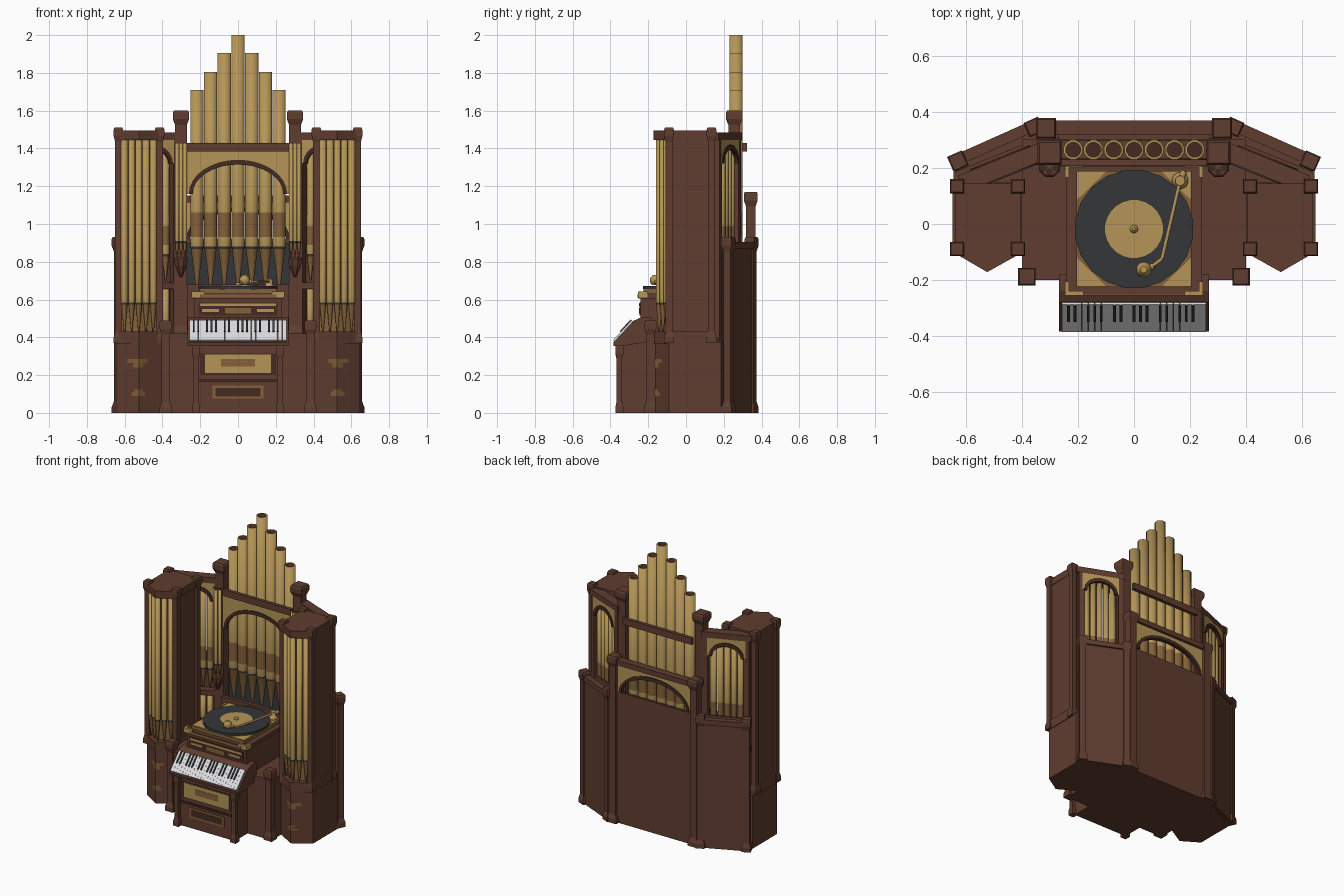
import bpy, math
from mathutils import Matrix, Vector

if "Cube" in bpy.data.objects:
    bpy.data.objects.remove(bpy.data.objects["Cube"])

def mat(name, r, g, b):
    m = bpy.data.materials.new(name)
    m.diffuse_color = (r, g, b, 1)
    m.use_nodes = True
    m.node_tree.nodes["Principled BSDF"].inputs["Base Color"].default_value = m.diffuse_color
    return m

BROWN = mat("walnut brown", 0.115, 0.046, 0.029)
DARK = mat("dark walnut", 0.06, 0.024, 0.016)
GOLD = mat("pipe gold", 0.46, 0.30, 0.095)
TAN = mat("antique bronze", 0.23, 0.12, 0.042)
GREY = mat("charcoal", 0.035, 0.037, 0.038)
WHITE = mat("key ivory", 0.72, 0.72, 0.74)
I = Matrix.Identity(4)
T = Matrix.Translation
def R(a): return Matrix.Rotation(a, 4, 'Z')

def mesh(name, verts, faces, mats, M=I, mirror=False, smooth=()):
    """mats is one material, or one per face"""
    if not isinstance(mats, list):
        mats = [mats] * len(faces)
    me = bpy.data.meshes.new(name)
    me.from_pydata([M @ Vector(v) for v in verts], [], faces)
    used = list(dict.fromkeys(mats))
    for m in used:
        me.materials.append(m)
    for i, p in enumerate(me.polygons):
        p.material_index = used.index(mats[i])
        p.use_smooth = i in smooth
    ob = bpy.data.objects.new(name, me)
    bpy.context.collection.objects.link(ob)
    if mirror:
        ob.modifiers.new("mirror", 'MIRROR').use_axis[0] = True
    return ob

def prism(name, poly, a, b, mats, axis='z', M=I, mirror=False):
    """extrude a counter-clockwise polygon along an axis from a to b"""
    put = {'z': lambda p, h: (p[0], p[1], h), 'y': lambda p, h: (p[0], -h, p[1]),
           'x': lambda p, h: (h, p[0], p[1])}[axis]
    n = len(poly)
    v = [put(p, a) for p in poly] + [put(p, b) for p in poly]
    f = [(i, (i + 1) % n, n + (i + 1) % n, n + i) for i in range(n)]
    f += [tuple(range(n))[::-1], tuple(range(n, 2 * n))]
    return mesh(name, v, f, mats, M, mirror)

def box(name, x0, x1, y0, y1, z0, z1, m, M=I, mirror=False):
    return prism(name, [(x0, y0), (x1, y0), (x1, y1), (x0, y1)], z0, z1, m, 'z', M, mirror)

def rings(name, prof, n, M, mirror=False, smooth=True):
    """turned shape: profile of (z, radius, material of the part above)"""
    v, f, ms = [], [], []
    for z, r, _ in prof:
        for i in range(n):
            a = 2 * math.pi * (i + 0.5) / n
            v.append((r * math.cos(a), r * math.sin(a), z))
    for k in range(len(prof) - 1):
        for i in range(n):
            j = (i + 1) % n
            f.append((k * n + i, k * n + j, k * n + n + j, k * n + n + i))
            ms.append(prof[k][2])
    sides = set(range(len(f))) if smooth else ()
    f += [tuple(range(n))[::-1], tuple(range(len(v) - n, len(v)))]
    ms += [prof[0][2], prof[-1][2]]
    return mesh(name, v, f, ms, M, mirror, sides)

def post(name, x, y, z0, z1, w, rot=0.0, cap=1.4):
    """square post with flared foot and cap, on both sides"""
    r, c = w * 0.707, w * cap * 0.707
    prof = [(z0, c), (z0 + .03, c), (z0 + .06, r), (z1 - .075, r), (z1 - .045, c), (z1 - .01, c), (z1, c * .85)]
    rings(name, [(z, q, BROWN) for z, q in prof], 4, T((x, y, 0)) @ R(rot), True, False)

def pipe(name, x, y, foot, mouth, top, r, M=I, mirror=False, band=0.0):
    prof = [(foot, r * .2, TAN), (mouth - .012, r * .9, GREY), (mouth, r, GOLD)]
    if band:
        prof += [(mouth + .05, r, TAN), (mouth + .05 + band, r, GOLD)]
    prof += [(top, r, GOLD), (top, r * .75, DARK), (top - .03, r * .75, DARK)]
    rings(name, prof, 12, M @ T((x, y, 0)), mirror)

def arch(name, hw, z_spring, rise, z_top, y, th, M=I, mirror=False):
    """gold spandrel panel with a bronze arch rim"""
    k = 16
    def curve(h, q): return [(h * math.cos(math.pi * i / k), z_spring + q * math.sin(math.pi * i / k)) for i in range(k + 1)]
    inn, out = curve(hw - .03, rise - .025), curve(hw - .01, rise)
    panel = [(hw, z_spring), (hw, z_top), (-hw, z_top), (-hw, z_spring)] + out[::-1]
    prism(name + "_spandrel", panel, -y - th / 2, -y + th / 2, GOLD, 'y', M, mirror)
    prism(name + "_rim", out + inn[::-1], -y - th / 2 - .006, -y + th / 2 + .006, DARK, 'y', M, mirror)

# --- base
prism("base_floor", [(.40, -.09), (.525, -.165), (.64, -.09), (.64, .2), (.35, .345), (-.35, .345), (-.64, .2),
                     (-.64, -.09), (-.525, -.165), (-.40, -.09)], 0, .012, BROWN)
box("middle_base", -.40, .40, -.2, .303, 0, .42, BROWN)
post("front_post", .383, -.188, 0, .49, .045)
prism("tower_base", [(.395, -.09), (.525, -.165), (.645, -.09), (.645, .185), (.395, .285)], 0, .375, BROWN, mirror=True)
prism("tower_plinth", [(.40, -.1), (.525, -.17), (.65, -.1), (.65, .15), (.40, .15)], .365, .43, BROWN, mirror=True)
for z, h, w in ((.265, .02, .06), (.24, .025, .03), (.09, .02, .04), (.11, .015, .025)):
    prism("base_ornament", [(.525 - w, -.165 + w * .6), (.525, -.169), (.525 + w, -.165 + w * .62), (.525, -.1)],
          z, z + h, TAN, mirror=True)

# --- side towers
prism("tower_body", [(.415, -.075), (.525, -.125), (.635, -.075), (.64, .135), (.415, .135)], .42, 1.46,
      [TAN, TAN, BROWN, BROWN, BROWN, BROWN, BROWN], mirror=True)
prism("tower_crown", [(.405, -.105), (.525, -.172), (.64, -.105), (.64, .145), (.405, .145)], 1.445, 1.495, BROWN, mirror=True)
for x in (.415, .633):
    for y in (-.09, .135):
        post("tower_post", x, y, .37, 1.51, .036)
for i in range(-2, 3):
    pipe("tower_pipe", .525 + i * .038, -.142 + abs(i) * .02, .43, .585, 1.447, .0185, mirror=True)

# --- central pipes and their case
for i in range(-3, 4):
    pipe("central_pipe", i * .0725, .265, .67, .88, (2.0, 1.905, 1.805, 1.71)[abs(i)], .036, band=.13)
box("central_back_wall", -.29, .29, .298, .305, .40, .9, GREY)
box("central_front_sill", -.27, .27, .205, .23, .42, .68, BROWN)
arch("central_arch", .27, 1.16, .18, 1.39, .222, .012)
for y0 in (.208, .3):
    box("central_beam", -.27, .27, y0, y0 + .022, 1.385, 1.43, BROWN)
post("central_post", .302, .255, .40, 1.6, .062)
rings("corbel", [(.72, .006, BROWN), (.78, .034, BROWN), (.815, .04, BROWN), (.825, .034, BROWN)], 8,
      T((.302, .205, 0)), True, False)
for dx, dy in ((-.021, .003), (0, -.012), (.021, .003)):
    pipe("slim_pipe", .302 + dx, .198 + dy, .825, .91, 1.43, .0115, mirror=True)

# --- angled upper wings
W = T((.465, .205, 0)) @ R(-.385)
box("wing_beam", -.165, .165, -.032, .032, 1.445, 1.485, BROWN, W, True)
box("wing_lower_wall", -.155, .15, .018, .027, .37, .9, BROWN, W, True)
box("wing_middle_rail", -.155, .15, -.03, .027, .655, .69, BROWN, W, True)
for x in (-.14, .13):
    box("wing_stile", x - .018, x + .018, -.03, .03, .4, 1.45, BROWN, W, True)
for y in (-.027, .027):
    arch("wing_arch", .125, 1.32, .1, 1.45, y, .008, W, True)
for i in range(-2, 3):
    pipe("wing_pipe", i * .044, 0, .7, .84, 1.44, .02, W, True, .1)
    pipe("wing_short_pipe", i * .044, -.005, .43, .49, .655, .018, W, True)

# --- rear screen
box("rear_panel", -.29, .29, .337, .352, 0, .92, BROWN)
box("rear_beam", -.29, .29, .32, .37, 1.115, 1.15, BROWN)
arch("rear_arch", .285, .92, .17, 1.12, .345, .014)
post("rear_post", .315, .343, 0, 1.17, .052)
B = T((.5, .288, 0)) @ R(-.42)
box("rear_wing_panel", -.14, .14, -.008, .008, 0, .89, BROWN, B, True)
box("rear_wing_beam", -.14, .14, -.02, .02, .87, .905, BROWN, B, True)
post("rear_wing_inner_post", .358, .347, 0, .93, .04, -.42)
post("rear_wing_outer_post", .63, .225, 0, .93, .042, -.42)

# --- keyboard console
box("console_body", -.215, .215, -.342, -.19, 0, .42, BROWN)
post("console_leg", .222, -.353, 0, .36, .03)
prism("keyboard_case", [(-.383, .355), (-.385, .372), (-.277, .488), (-.24, .505), (-.18, .505), (-.18, .38), (-.33, .355)],
      -.268, .268, BROWN, 'x')
K = T((0, -.333, .434)) @ Matrix.Rotation(math.atan2(.116, .108), 4, 'X')
for i in range(22):
    x = -.257 + i * .0234
    box("white_key", x, x + .0228, -.072, .072, -.004, .006, WHITE, K)
    if i % 7 in (0, 1, 3, 4, 5) and i < 21:
        box("black_key", x + .018, x + .028, -.012, .072, .006, .012, GREY, K)
box("front_panel_backing", -.2, .2, -.345, -.34, .2, .315, DARK)
box("front_gold_panel", -.175, .175, -.349, -.34, .21, .31, GOLD)
box("front_gold_panel_inset", -.09, .09, -.351, -.345, .245, .285, TAN)
box("front_ledge", -.21, .21, -.35, -.34, .165, .178, DARK)
box("lower_plate", -.135, .135, -.347, -.34, .075, .145, TAN)
box("lower_plate_inset", -.12, .12, -.349, -.345, .088, .132, DARK)

# --- turntable
box("turntable_case", -.23, .23, -.24, .205, .42, .62, BROWN)
box("turntable_lid", -.242, .242, -.253, .215, .605, .632, BROWN)
box("turntable_gold_band", -.2, .2, -.256, -.25, .612, .628, TAN)
box("turntable_deck", -.205, .205, -.225, .19, .632, .655, TAN)
for y, s in ((-.255, 1), (.217, -1)):
    prism("case_corner", [(.246, y), (.246, y + s * .05), (.232, y + s * .05), (.232, y + s * .015), (.18, y + s * .015),
                          (.18, y)][::s], .612, .642, GOLD, mirror=True)
for y, s in ((-.222, 1), (.187, -1)):
    prism("deck_corner", [(.203, y), (.203, y + s * .1), (.1, y)][::s], .65, .659, GOLD, mirror=True)
box("turntable_drawer", -.21, .21, -.246, -.238, .515, .585, DARK)
box("drawer_trim", -.2, .2, -.249, -.244, .565, .58, GOLD)
box("drawer_plate", -.07, .07, -.249, -.244, .525, .555, TAN)
box("drawer_ornament", .1, .19, -.249, -.244, .535, .55, GOLD, mirror=True)
C = T((0, -.018, 0))
rings("record", [(.655, .213, GREY), (.672, .213, GREY)], 20, C)
rings("record_label", [(.67, .104, GOLD), (.676, .104, GOLD)], 24, C)
rings("spindle", [(.675, .015, TAN), (.682, .015, GOLD), (.69, .006, GOLD)], 10, C)

# --- tone arm
def rod(name, p, q, r):
    d = Vector(q) - Vector(p)
    rings(name, [(0, r, GOLD), (d.length, r, GOLD)], 8, T(p) @ d.to_track_quat('Z', 'Y').to_matrix().to_4x4())

rings("arm_pivot", [(.65, .03, TAN), (.67, .03, GOLD), (.675, .02, GOLD), (.71, .018, GOLD)], 12, T((.165, .155, 0)))
rod("arm_tail", (.18, .19, .695), (.165, .155, .695), .012)
rod("arm_main", (.165, .155, .695), (.10, -.125, .695), .007)
rod("arm_bend", (.10, -.125, .695), (.06, -.155, .695), .007)
rod("arm_head", (.07, -.15, .695), (.012, -.177, .69), .012)
rings("arm_weight", [(.677, .012, GOLD), (.692, .028, GOLD), (.712, .028, GOLD), (.73, .012, GOLD)], 10, T((.035, -.163, 0)))
